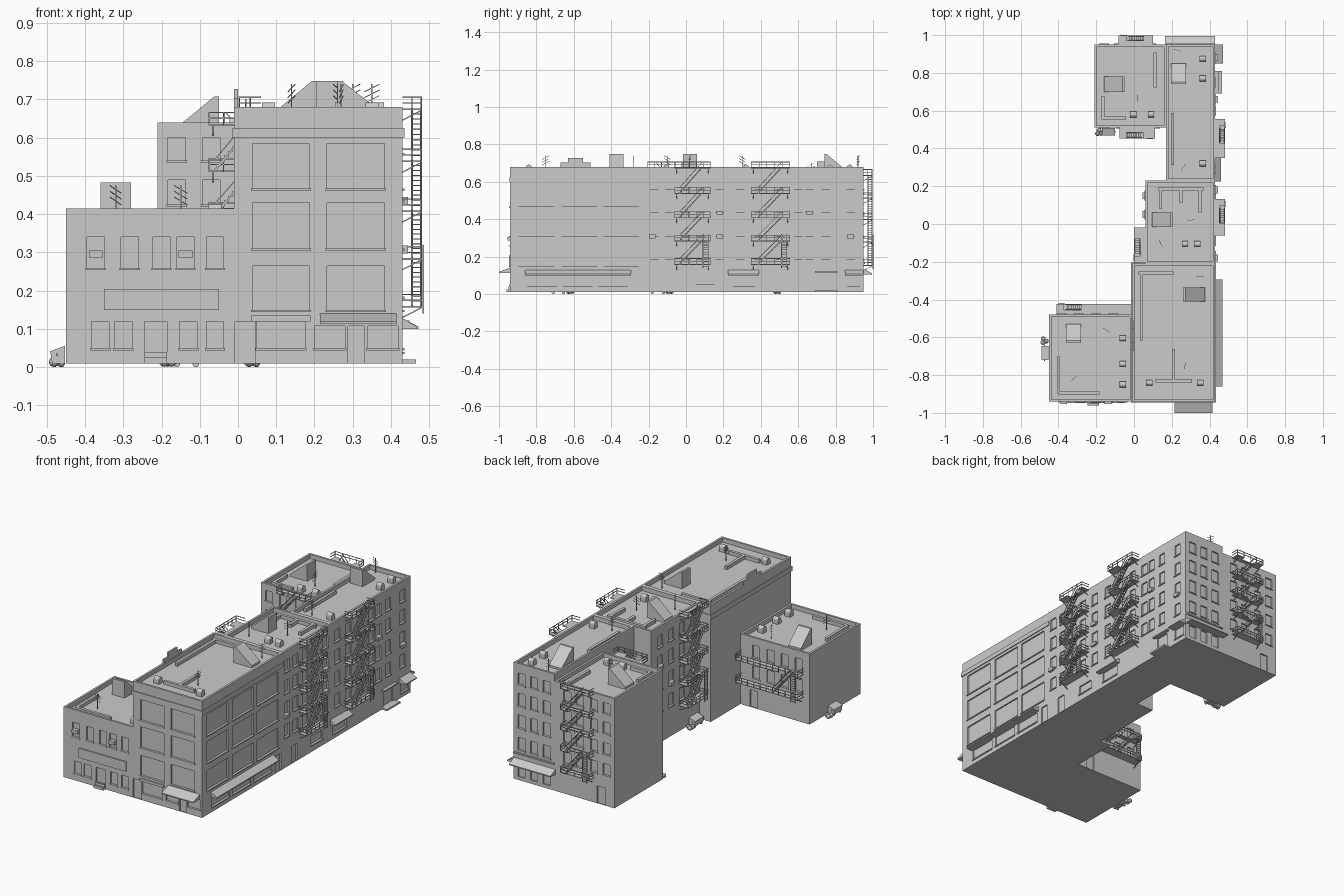
import bpy, bmesh, math
from mathutils import Vector, Matrix

if "Cube" in bpy.data.objects:
    bpy.data.objects.remove(bpy.data.objects["Cube"])


def finish(name, bm):
    bmesh.ops.recalc_face_normals(bm, faces=bm.faces)
    me = bpy.data.meshes.new(name)
    bm.to_mesh(me)
    bm.free()
    ob = bpy.data.objects.new(name, me)
    bpy.context.collection.objects.link(ob)
    return ob


def box(bm, a, b):
    a, b = Vector(a), Vector(b)
    s = Vector([abs(v) for v in b - a])
    bmesh.ops.create_cube(bm, size=1, matrix=Matrix.Translation((a + b) / 2) @ Matrix.Diagonal((*s, 1)))


def bar(bm, p, q, w=0.004):
    p, q = Vector(p), Vector(q)
    rot = (q - p).to_track_quat('Z', 'Y').to_matrix().to_4x4()
    bmesh.ops.create_cube(bm, size=1, matrix=Matrix.Translation((p + q) / 2) @ rot @ Matrix.Diagonal((w, w, (q - p).length, 1)))


# A wall frame maps (along, outward, up) to world coordinates
def wall(side, plane):
    return {'S': lambda u, d, z: (u, plane - d, z), 'N': lambda u, d, z: (u, plane + d, z),
            'E': lambda u, d, z: (plane + d, u, z), 'W': lambda u, d, z: (plane - d, u, z)}[side]


def wbox(bm, f, u0, u1, d0, d1, z0, z1):
    box(bm, f(u0, d0, z0), f(u1, d1, z1))


def prism(bm, f, u0, u1, prof):
    a = [bm.verts.new(f(u0, d, z)) for d, z in prof]
    b = [bm.verts.new(f(u1, d, z)) for d, z in prof]
    bm.faces.new(a)
    bm.faces.new(b[::-1])
    for i in range(len(a)):
        j = (i + 1) % len(a)
        bm.faces.new((a[i], b[i], b[j], a[j]))


def block(name, x0, x1, y0, y1, top, holes):
    bm = bmesh.new()
    box(bm, (x0, y0, 0.01), (x1, y1, top))
    ob = finish(name, bm)
    cut, sills = bmesh.new(), bmesh.new()
    box(cut, (x0 + .012, y0 + .012, top - .025), (x1 - .012, y1 - .012, top + .05))
    for f, u0, u1, z0, z1 in holes:
        wbox(cut, f, u0, u1, -.008, .02, z0, z1)
        if z0 > .03:
            wbox(sills, f, u0 - .004, u1 + .004, -.004, .005, z0 - .006, z0)
    cutter = finish(name + "_cutter", cut)
    cutter.hide_render = True
    mod = ob.modifiers.new("openings", 'BOOLEAN')
    mod.object, mod.operation, mod.solver = cutter, 'DIFFERENCE', 'EXACT'
    dg = bpy.context.evaluated_depsgraph_get()
    ob.data = bpy.data.meshes.new_from_object(ob.evaluated_get(dg))
    ob.modifiers.clear()
    bpy.data.objects.remove(cutter)
    finish(name + "_sills", sills)


def grid(f, cols, rows, w=.045):
    return [(f, c - w / 2, c + w / 2, a, b) for c in cols for a, b in rows]


big = [(.15, .265), (.31, .43), (.467, .585)]
small = [(.185, .255), (.31, .385), (.437, .51), (.56, .625)]
back = [(.185, .25), (.305, .37), (.425, .49), (.54, .6)]
low = [(.18, .25), (.3, .37)]
front, east = wall('S', -.94), wall('E', .43)
b_back, c_west = wall('N', -.48), wall('W', .06)
d_south, north = wall('S', .51), wall('N', .95)

# Building blocks with recessed windows, doors and roofs
block("front_block", -.01, .43, -.94, -.21, .68,
      grid(front, (.1125, .3075), big, .15) + grid(east, (-.8, -.57, -.345), big, .19)
      + [(front, .05, .175, .05, .12), (front, .2, .28, .05, .108), (front, .287, .33, .01, .108),
         (front, .338, .418, .05, .108), (front, -.008, .045, .01, .12)]
      + grid(east, (-.77, -.58, -.39), [(.04, .1)], .16) + [(east, -.27, -.225, .01, .11)])
block("low_block", -.45, -.01, -.94, -.48, .415,
      grid(front, (-.372, -.283, -.2, -.137, -.06), [(.26, .34)])
      + grid(front, (-.36, -.3, -.13, -.06), [(.05, .12)]) + [(front, -.245, -.185, .01, .12)]
      + grid(b_back, (-.38, -.29, -.2, -.11), low) + [(b_back, -.12, -.07, .01, .11)])
block("middle_block", .06, .43, -.21, .23, .68,
      grid(east, (-.17, -.09, 0, .08, .18), small) + [(east, -.13, -.08, .01, .11), (east, .05, .15, .05, .1)]
      + grid(c_west, (-.15, -.05, .05, .15), small))
block("back_left_block", -.21, .17, .51, .95, .64,
      grid(d_south, (-.16, -.07, .03, .11), back) + grid(north, (-.16, -.08, .01, .09), back)
      + [(north, -.15, -.1, .01, .11), (d_south, .05, .1, .01, .11)])
block("back_right_block", .17, .43, .23, .95, .68,
      grid(east, (.29, .39, .5, .6, .66, .75, .88), small)
      + [(east, .71, .79, .02, .11), (east, .25, .37, .04, .1), (east, .86, .93, .04, .1)]
      + grid(north, (.22, .3, .38), small) + grid(north, (.22, .3, .38), [(.03, .1)]))

# Cornice, raised gable steps, lintel and front panel
bm = bmesh.new()
box(bm, (-.015, -.945, .6), (.435, -.205, .625))
box(bm, (-.01, -.67, .67), (0, -.51, .702))
box(bm, (-.01, -.63, .70), (0, -.55, .728))
wbox(bm, front, .035, .19, -.004, .006, .12, .135)
wbox(bm, front, -.35, -.05, -.004, .007, .15, .205)
wbox(bm, north, .17, .43, 0, .006, .16, .168)
finish("trim", bm)

# Awnings, flat canopy and door steps
bm = bmesh.new()
for f, u0, u1, d, z in ((east, -.86, -.295, .038, .1), (east, .225, .39, .03, .1), (east, .85, .95, .042, .1),
                        (front, .215, .415, .06, .113), (north, .165, .43, .045, .105)):
    prism(bm, f, u0, u1, [(0, z), (d, z), (d, z + .006), (0, z + .028)])
wbox(bm, east, .69, .81, 0, .018, .115, .122)
finish("awnings", bm)
bm = bmesh.new()
wbox(bm, east, .69, .81, 0, .035, .01, .02)
wbox(bm, front, -.245, -.185, 0, .02, .01, .025)
wbox(bm, front, -.245, -.185, 0, .01, .025, .04)
finish("door_steps", bm)

# Window air conditioners
bm = bmesh.new()
for f, u, z in ((east, -.18, .308), (east, .18, .308), (east, .18, .435), (east, .66, .435), (east, .88, .308),
                (front, -.372, .295), (front, -.137, .295), (c_west, .05, .315), (c_west, .15, .445)):
    wbox(bm, f, u - .018, u + .018, -.008, .014, z - .01, z + .01)
finish("air_conditioners", bm)


def fire_escape(name, f, u0, u1, levels, s0, s1, ladder, depth=.05):
    bm = bmesh.new()
    mid = depth * .45
    flip = 1 if s1 > s0 else -1
    for i, z in enumerate(levels):
        wbox(bm, f, u0, u1, 0, mid, z - .004, z)
        if i == 0:
            wbox(bm, f, u0, u1, mid, depth, z - .004, z)
        else:                                   # leave a stair opening
            o0, o1 = sorted((s1 - flip * .08, s1 + flip * .01))
            wbox(bm, f, u0, o0, mid, depth, z - .004, z)
            wbox(bm, f, o1, u1, mid, depth, z - .004, z)
        for h in (.015, .03):                   # rails and posts
            bar(bm, f(u0, depth, z + h), f(u1, depth, z + h), .003)
            for u in (u0, u1):
                bar(bm, f(u, 0, z + h), f(u, depth, z + h), .003)
        n = max(3, round((u1 - u0) / .04))
        for k in range(n + 1):
            u = u0 + (u1 - u0) * k / n
            bar(bm, f(u, depth, z - .004), f(u, depth, z + .03), .003)
        for u in (u0 + .01, u1 - .01):          # brackets
            bar(bm, f(u, 0, z - .03), f(u, depth, z - .004), .003)
    for za, zb in zip(levels, levels[1:]):      # stair flights
        for d in (mid + .002, depth - .002):
            bar(bm, f(s0, d, za), f(s1, d, zb), .005)
            bar(bm, f(s0, d, za + .028), f(s1, d, zb + .028), .003)
        for k in range(1, 10):
            t = k / 10
            u, z = s0 + (s1 - s0) * t, za + (zb - za) * t
            wbox(bm, f, u - .006, u + .006, mid, depth, z - .001, z + .002)
    z0, z1 = levels[0] - .02, levels[0] + .16   # drop ladder
    for u in (ladder - .014, ladder + .014):
        bar(bm, f(u, depth + .004, z0), f(u, depth + .004, z1), .004)
    for k in range(14):
        z = z0 + (z1 - z0) * (k + .5) / 14
        bar(bm, f(ladder - .014, depth + .004, z), f(ladder + .014, depth + .004, z), .003)
    finish(name, bm)


tall, mid_h = (.16, .285, .41, .54, .676), (.155, .28, .4, .515, .636)
fire_escape("fire_escape_middle", east, -.06, .13, tall, -.035, .085, .105)
fire_escape("fire_escape_back_right", east, .35, .555, tall, .385, .51, .525)
fire_escape("fire_escape_court", c_west, -.205, -.02, tall, -.05, -.16, -.18, .058)
fire_escape("fire_escape_back", north, -.08, .1, mid_h, .07, -.03, -.055, .046)
fire_escape("fire_escape_inner", d_south, -.075, .11, mid_h, -.06, .04, .085, .055)
fire_escape("fire_escape_low", b_back, -.41, -.015, (.16, .29), -.25, -.36, -.385, .055)

# Sloped roof stair huts: direction of the high side, wall plane, span, run, roof height
for i, (side, plane, u0, u1, run, z) in enumerate((
        ('E', .26, -.41, -.335, .115, .655), ('W', .205, -.015, .06, .11, .655), ('W', -.05, .7, .78, .11, .615),
        ('N', .74, .195, .275, .11, .655), ('N', -.63, -.36, -.28, .1, .39))):
    bm = bmesh.new()
    prism(bm, wall(side, plane), u0, u1, [(0, z), (run, z), (run, z + .012), (.012, z + .093), (0, z + .093)])
    finish(f"roof_stair_hut_{i}", bm)

A, B, D = .655, .39, .615   # roof heights
# Roof ducts
bm = bmesh.new()
for x0, y0, x1, y1, z in ((.03, -.26, .2, -.26, A), (.04, -.61, .04, -.26, A), (.12, -.83, .3, -.83, A), (.21, -.82, .21, -.67, A),
                          (-.4, -.89, -.4, -.71, B), (-.39, -.895, -.19, -.895, B), (.135, .185, .36, .185, A), (.14, .09, .14, .18, A),
                          (.25, .12, .25, .18, A), (.35, .07, .35, .18, A), (.11, .73, .11, .9, D), (-.165, .57, -.165, .67, D),
                          (-.165, .56, -.05, .56, D), (.205, .32, .205, .58, A)):
    box(bm, (x0 - .008, y0 - .008, z), (x1 + .008, y1 + .008, z + .02))
finish("roof_ducts", bm)

# Round-topped roof vents
bm = bmesh.new()
arch = [(.015 * math.cos(math.pi * k / 8), .022 + .015 * math.sin(math.pi * k / 8)) for k in range(9)]
for x, y, z in ((.08, -.84, A), (.35, -.84, A), (-.06, -.605, B), (-.06, -.74, B), (-.06, -.85, B), (.27, -.105, A), (.335, -.105, A),
                (-.005, .58, D), (.09, .58, D), (.365, .875, A), (.365, .77, A), (.365, .32, A)):
    prism(bm, wall('N', y), x - .017, x + .017, [(d, z + h) for d, h in [(.015, 0)] + arch + [(-.015, 0)]])
finish("roof_vents", bm)

# Antennas
bm = bmesh.new()
for i, (x, y, z) in enumerate(((.35, -.28, A), (.27, -.75, A), (-.15, -.56, B), (-.32, -.82, B), (.14, -.1, A),
                               (.3, .02, A), (.02, .67, D), (.23, .92, A), (.26, .3, A))):
    bar(bm, (x, y, z), (x, y, z + .085), .0035)
    v = Vector((math.cos(i * 1.3), math.sin(i * 1.3), .5)) * .02
    for h in (.045, .06, .075):
        c = Vector((x, y, z + h))
        bar(bm, c - v, c + v, .002)
finish("antennas", bm)

# Wheeled rubbish bins with sacks beside them
for i, (f, u0, u1, bag) in enumerate(((wall('W', -.45), -.72, -.645, -.62), (c_west, -.19, -.11, -.09), (d_south, -.17, -.1, -.185))):
    bm = bmesh.new()
    prism(bm, f, u0, u1, [(.002, .01), (.036, .01), (.041, .042), (.002, .056)])
    wbox(bm, f, u0 - .004, u1 + .004, .02, .026, .03, .036)
    for u in (u0 + .01, u1 - .01):
        for d in (.01, .03):
            rot = Matrix.Rotation(math.pi / 2, 4, 'X' if f is d_south else 'Y')
            bmesh.ops.create_cone(bm, cap_ends=True, segments=10, radius1=.009, radius2=.009, depth=.008,
                                  matrix=Matrix.Translation(f(u, d, .009)) @ rot)
    finish(f"rubbish_bin_{i}", bm)
    bm = bmesh.new()
    for du, d in ((0, .014), (.012, .03), (-.008, .032)):
        bmesh.ops.create_icosphere(bm, subdivisions=2, radius=.013, matrix=Matrix.Translation(f(bag + du, d, .014)))
    finish(f"rubbish_sacks_{i}", bm)
